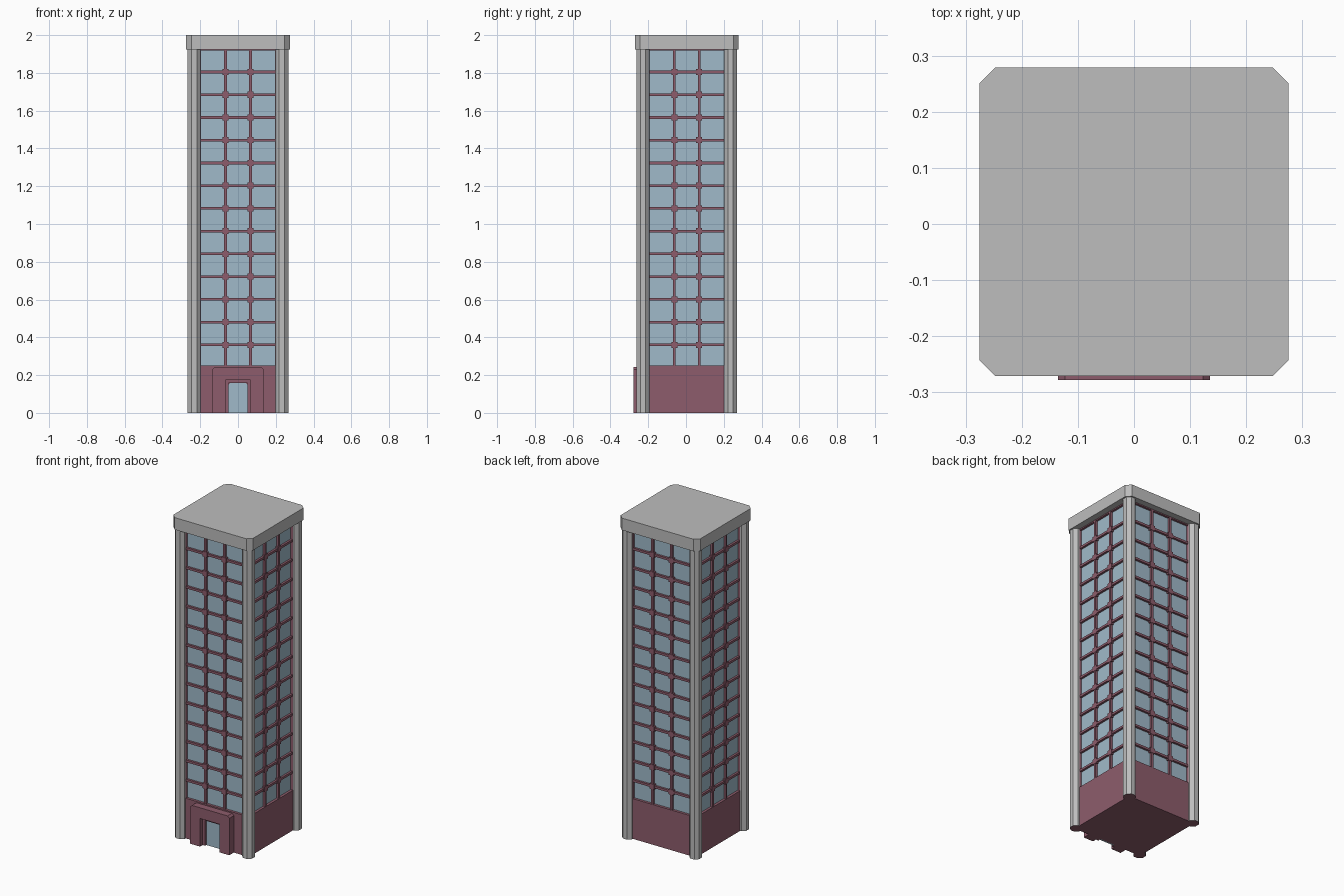
import bpy, bmesh, math
from mathutils import Matrix, Vector

if "Cube" in bpy.data.objects:
    bpy.data.objects.remove(bpy.data.objects["Cube"])

CY = 0.004  # tower sits slightly behind the portal


def material(name, rgb):
    m = bpy.data.materials.new(name)
    m.diffuse_color = (*rgb, 1)
    m.use_nodes = True
    m.node_tree.nodes["Principled BSDF"].inputs["Base Color"].default_value = m.diffuse_color
    return m


GREY = material("grey_stone", (0.51, 0.51, 0.51))
MAROON = material("maroon_frame", (0.27, 0.108, 0.15))
GLASS = material("blue_glass", (0.35, 0.49, 0.585))


def add_box(bm, x0, x1, y0, y1, z0, z1, rot=0.0):
    mat = (Matrix.Translation((0, CY, 0)) @ Matrix.Rotation(rot, 4, 'Z')
           @ Matrix.Translation(((x0 + x1) / 2, (y0 + y1) / 2, (z0 + z1) / 2))
           @ Matrix.Diagonal((x1 - x0, y1 - y0, z1 - z0, 1)))
    bmesh.ops.create_cube(bm, size=1, matrix=mat)


def add_prism(bm, pts, axis_vec):
    """Extrude a closed profile of 3D points along a vector."""
    f = bm.faces.new([bm.verts.new(p) for p in pts])
    r = bmesh.ops.extrude_face_region(bm, geom=[f])
    vs = [v for v in r["geom"] if isinstance(v, bmesh.types.BMVert)]
    bmesh.ops.translate(bm, vec=Vector(axis_vec), verts=vs)


def finish(bm, name, *mats):
    bmesh.ops.recalc_face_normals(bm, faces=bm.faces[:])
    if len(mats) > 1:  # undersides take the second colour
        for f in bm.faces:
            if f.normal.z < -0.5:
                f.material_index = 1
    me = bpy.data.meshes.new(name)
    bm.to_mesh(me)
    bm.free()
    for m in mats:
        me.materials.append(m)
    ob = bpy.data.objects.new(name, me)
    bpy.context.collection.objects.link(ob)
    return ob


BASE_TOP, ROOF_Z = 0.25, 1.925
FLOORS = 14
STEP = (ROOF_Z - 0.24) / FLOORS
SIDES = [i * math.pi / 2 for i in range(4)]

# base block
bm = bmesh.new()
add_box(bm, -0.238, 0.238, -0.238, 0.238, 0, BASE_TOP)
finish(bm, "base_block", MAROON)

# glass core
bm = bmesh.new()
add_box(bm, -0.222, 0.222, -0.222, 0.222, BASE_TOP, ROOF_Z)
finish(bm, "glass_core", GLASS)

# window grid on all four sides
bm = bmesh.new()
for a in SIDES:
    for x in (-0.066, 0.066):
        add_box(bm, x - 0.007, x + 0.007, -0.236, -0.221, BASE_TOP, ROOF_Z, a)
    for s in (-1, 1):
        xs = sorted((s * 0.197, s * 0.212))
        add_box(bm, *xs, -0.238, -0.221, BASE_TOP, ROOF_Z, a)
    for k in range(1, FLOORS + 1):
        z = 0.24 + k * STEP
        add_box(bm, -0.2, 0.2, -0.235, -0.221, z - 0.007, z + 0.007, a)
        if k < FLOORS:
            for x in (-0.066, 0.066):  # square bosses at crossings
                add_box(bm, x - 0.016, x + 0.016, -0.238, -0.221,
                        z - 0.016, z + 0.016, a)
finish(bm, "window_grid", MAROON)

# octagonal corner columns
bm = bmesh.new()
for sx in (-1, 1):
    for sy in (-1, 1):
        bmesh.ops.create_cone(
            bm, cap_ends=True, segments=8, radius1=0.0355, radius2=0.0355,
            depth=ROOF_Z,
            matrix=Matrix.Translation((sx * 0.232, CY + sy * 0.232, ROOF_Z / 2))
            @ Matrix.Rotation(math.pi / 8, 4, 'Z'))
# circumradius to flat-sided width
for v in bm.verts:
    cx, cy = math.copysign(0.232, v.co.x), CY + math.copysign(0.232, v.co.y - CY)
    v.co.x = cx + (v.co.x - cx) * 1.04
    v.co.y = cy + (v.co.y - cy) * 1.04
finish(bm, "corner_columns", GREY, MAROON)

# chamfered roof slab
R, C = 0.275, 0.247
bm = bmesh.new()
outline = [(-C, -R), (C, -R), (R, -C), (R, C), (C, R), (-C, R), (-R, C), (-R, -C)]
add_prism(bm, [(x, y + CY, ROOF_Z) for x, y in outline], (0, 0, 2.0 - ROOF_Z))
finish(bm, "roof_slab", GREY)


def arch(half, top, inner, inner_top, chamfer):
    """Half profile of a door surround, mirrored across x = 0."""
    h = [(inner, inner_top), (inner, 0), (half, 0),
         (half, top - chamfer), (half - chamfer, top)]
    return h + [(-x, z) for x, z in reversed(h)]


# outer portal and inner door surround
bm = bmesh.new()
add_prism(bm, [(x, -0.278, z) for x, z in arch(0.135, 0.242, 0.067, 0.175, 0.012)],
          (0, 0.05, 0))
finish(bm, "entrance_portal", MAROON)

bm = bmesh.new()
add_prism(bm, [(x, -0.252, z) for x, z in arch(0.068, 0.177, 0.05, 0.157, 0.002)],
          (0, 0.03, 0))
finish(bm, "door_surround", MAROON)

# glass door plate
bm = bmesh.new()
add_prism(bm, [(-0.051, -0.24, 0), (0.051, -0.24, 0), (0.051, -0.24, 0.147),
               (0.042, -0.24, 0.158), (-0.042, -0.24, 0.158), (-0.051, -0.24, 0.147)],
          (0, 0.009, 0))
finish(bm, "glass_door", GLASS)
